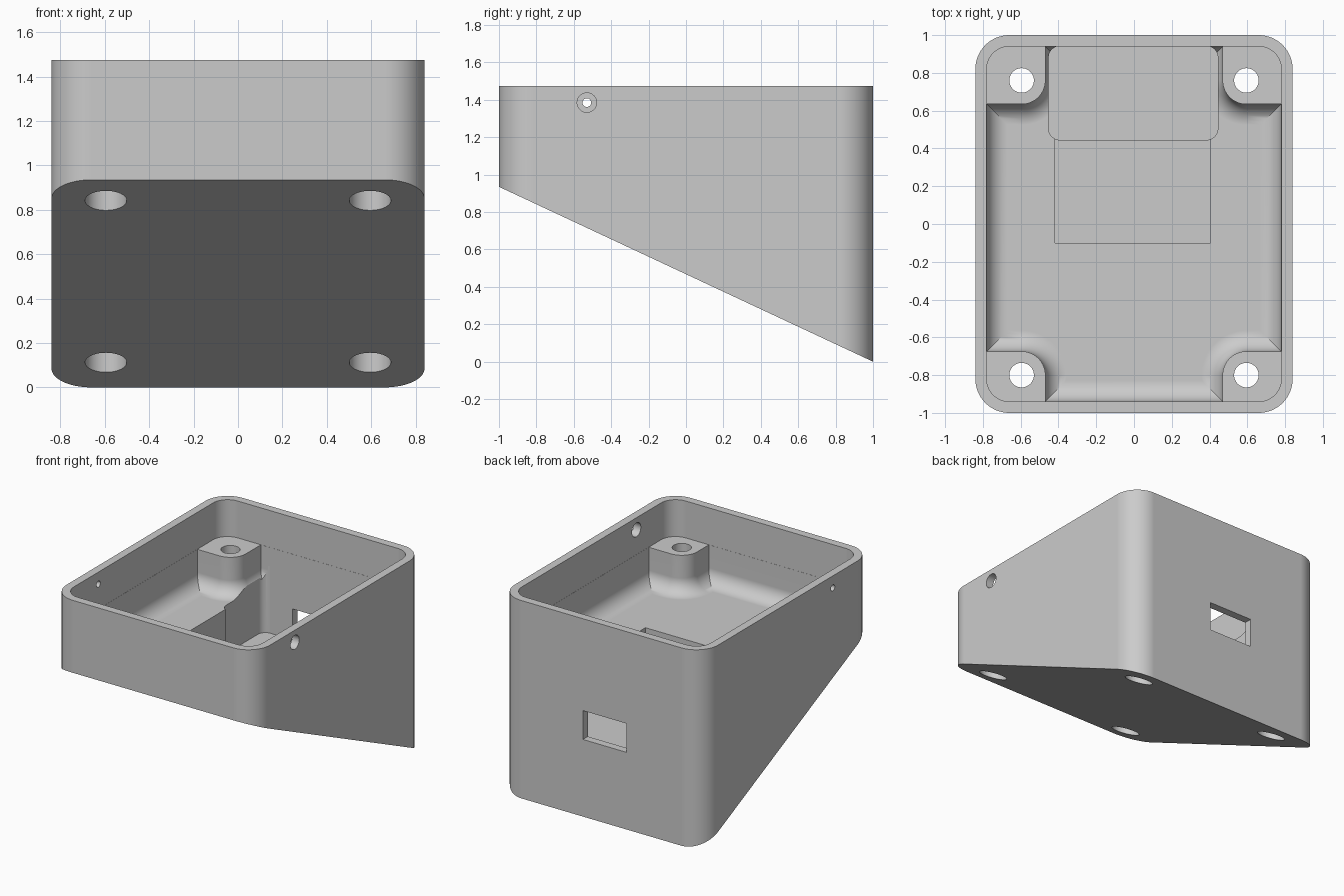
import bpy, bmesh, math
from mathutils import Matrix

if "Cube" in bpy.data.objects:
    bpy.data.objects.remove(bpy.data.objects["Cube"])

HALF_X, HALF_Y, TOP = 0.84, 1.0, 1.475
WALL = 0.06
FLOOR, FILLET = 0.92, 0.11
BOSS_TOP, BOSS_R = 1.2, 0.125
BOSS_X, BOSS_FRONT, BOSS_BACK = 0.595, -0.8, 0.76


def arc(cx, cy, r, start, end, n=16):
    return [(cx + r * math.cos(math.radians(start + (end - start) * i / n)),
             cy + r * math.sin(math.radians(start + (end - start) * i / n)))
            for i in range(n + 1)]


def rounded_rect(x0, x1, y0, y1, r):
    return (arc(x1 - r, y1 - r, r, 0, 90) + arc(x0 + r, y1 - r, r, 90, 180)
            + arc(x0 + r, y0 + r, r, 180, 270) + arc(x1 - r, y0 + r, r, 270, 360))


def loft(name, rings):
    """Solid from (outline, height) rings of equal point count."""
    bm = bmesh.new()
    loops = [[bm.verts.new((x, y, z)) for x, y in pts] for pts, z in rings]
    n = len(loops[0])
    for a, b in zip(loops, loops[1:]):
        for i in range(n):
            j = (i + 1) % n
            bm.faces.new((a[i], a[j], b[j], b[i]))
    bm.faces.new(loops[0][::-1])
    bm.faces.new(loops[-1])
    return to_object(name, bm)


def to_object(name, bm):
    bmesh.ops.recalc_face_normals(bm, faces=bm.faces)
    mesh = bpy.data.meshes.new(name)
    bm.to_mesh(mesh)
    bm.free()
    obj = bpy.data.objects.new(name, mesh)
    bpy.context.collection.objects.link(obj)
    return obj


def cylinder(name, r, length, matrix):
    bm = bmesh.new()
    bmesh.ops.create_cone(bm, cap_ends=True, segments=40, radius1=r, radius2=r,
                          depth=length, matrix=matrix)
    return to_object(name, bm)


def block(name, x0, x1, y0, y1, z0, z1):
    pts = [(x0, y0), (x1, y0), (x1, y1), (x0, y1)]
    return loft(name, [(pts, z0), (pts, z1)])


def cavity_outline(d):
    """Inner wall outline leaving the four corner bosses, inset by d."""
    x, y, r = HALF_X - WALL - d, HALF_Y - WALL - d, BOSS_R + d
    pts = []
    for sx, sy in ((1, 1), (-1, 1), (-1, -1), (1, -1)):
        cy = BOSS_BACK if sy > 0 else -BOSS_FRONT
        quarter = ([(x, cy - r)] + arc(BOSS_X, cy, r, 270, 180)
                   + [(BOSS_X - r, y)])
        quarter = [(sx * px, sy * py) for px, py in quarter]
        pts += quarter if sx * sy > 0 else quarter[::-1]
    return pts


# Outer shell with sloped underside
outline = rounded_rect(-HALF_X, HALF_X, -HALF_Y, HALF_Y, 0.18)
case = loft("sloped_case", [(outline, -0.2), (outline, TOP)])
bm = bmesh.new()
bm.from_mesh(case.data)
cut = bmesh.ops.bisect_plane(bm, geom=bm.verts[:] + bm.edges[:] + bm.faces[:],
                             plane_co=(0, 1, 0), plane_no=(0, -0.4675, -1),
                             clear_outer=True)
rim = [e for e in cut["geom_cut"] if isinstance(e, bmesh.types.BMEdge)]
bmesh.ops.contextual_create(bm, geom=rim)
bmesh.ops.recalc_face_normals(bm, faces=bm.faces)
bm.to_mesh(case.data)
bm.free()

# Upper cavity above the bosses
ix, iy = HALF_X - WALL, HALF_Y - WALL
inner = rounded_rect(-ix, ix, -iy, iy, 0.12)
cutters = [loft("upper_cavity", [(inner, BOSS_TOP), (inner, TOP + 0.1)])]

# Lower cavity with a rounded floor edge
rings = []
for i in range(11):
    a = math.radians(90 * i / 10)
    rings.append((cavity_outline(0.001 + FILLET * (1 - math.sin(a))),
                  FLOOR + FILLET * (1 - math.cos(a))))
rings.append((cavity_outline(0.001), BOSS_TOP + 0.05))
cutters.append(loft("lower_cavity", rings))

# Connector pockets, window in the back wall
pocket = rounded_rect(-0.452, 0.444, 0.445, 0.942, 0.06)
cutters.append(loft("back_pocket", [(pocket, 0.56), (pocket, 1.06)]))
cutters.append(block("front_pocket", -0.418, 0.405, -0.1, 0.6, 0.6, 1.0))
cutters.append(block("back_window", -0.21, 0.15, 0.8, 1.1, 0.575, 0.79))

# Screw holes with wide bores from below
for x in (-BOSS_X, BOSS_X):
    for y in (BOSS_FRONT, BOSS_BACK):
        cutters.append(cylinder("screw_hole", 0.065, 3, Matrix.Translation((x, y, 0.7))))
        cutters.append(cylinder("screw_bore", 0.094, 1.6, Matrix.Translation((x, y, 0.3))))

# Side wall holes: wide on one side, narrow on the other
for x, r in ((HALF_X, 0.052), (-HALF_X, 0.023)):
    m = Matrix.Translation((x, -0.53, 1.385)) @ Matrix.Rotation(math.pi / 2, 4, "Y")
    cutters.append(cylinder("side_hole", r, 0.3, m))

bpy.context.view_layer.objects.active = case
case.select_set(True)
for c in cutters:
    mod = case.modifiers.new("cut", "BOOLEAN")
    mod.operation, mod.solver, mod.object = "DIFFERENCE", "EXACT", c
    bpy.ops.object.modifier_apply(modifier=mod.name)
    bpy.data.objects.remove(c)

# Colour and shading
mat = bpy.data.materials.new("light_grey")
mat.use_nodes = True
grey = (0.6, 0.6, 0.6, 1)
mat.diffuse_color = grey
mat.node_tree.nodes["Principled BSDF"].inputs["Base Color"].default_value = grey
case.data.materials.clear()
case.data.materials.append(mat)
for o in bpy.context.selected_objects:
    o.select_set(o == case)
bpy.ops.object.shade_smooth_by_angle(angle=math.radians(30))
wn = case.modifiers.new("weighted_normals", "WEIGHTED_NORMAL")
wn.keep_sharp = True
